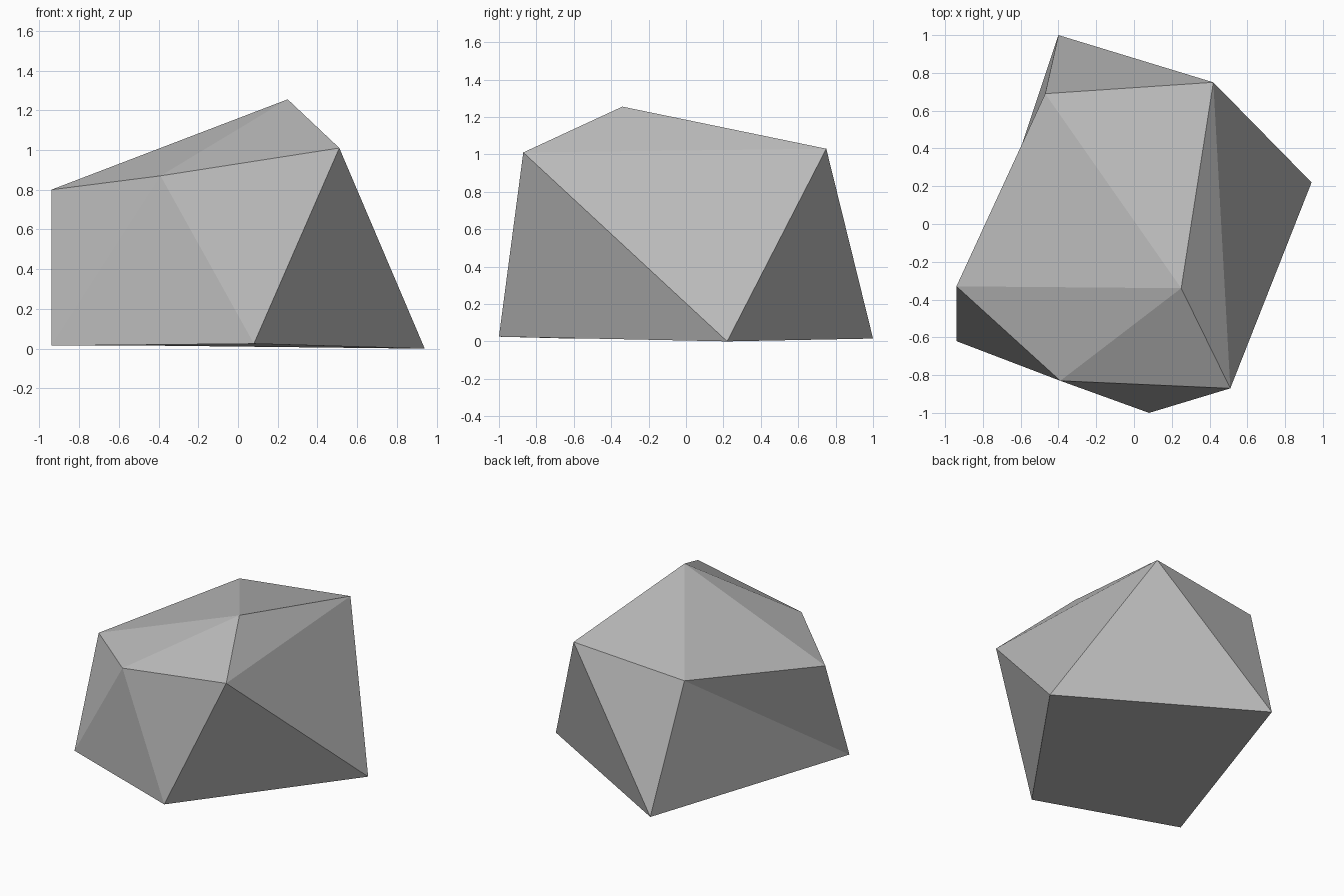
import bpy
import bmesh

cube = bpy.data.objects.get("Cube")
if cube:
    bpy.data.objects.remove(cube, do_unlink=True)

# Corners of the boulder: four on the ground, five round the shoulder, one peak
corners = {
    "A": (-0.40, 1.00, 0.015), "C": (0.94, 0.22, 0.0),
    "E": (0.08, -1.00, 0.025), "H": (-0.94, -0.62, 0.015),
    "B": (0.42, 0.75, 1.03), "D": (0.51, -0.87, 1.01),
    "F": (-0.39, -0.83, 0.87), "G": (-0.94, -0.33, 0.80),
    "J": (-0.47, 0.69, 0.95), "I": (0.25, -0.34, 1.255),
}
crown = "IGJ IJB IBD IDF IFG"
sides = "GFH FEH FDE DCE DBC BAC BJA JHA JGH"
base = "ACEH"

# Stone material
stone = bpy.data.materials.new("grey stone")
stone.use_nodes = True
grey = (0.5, 0.5, 0.5, 1.0)
stone.diffuse_color = grey
stone.node_tree.nodes["Principled BSDF"].inputs["Base Color"].default_value = grey

# Faceted boulder
bm = bmesh.new()
verts = {name: bm.verts.new(co) for name, co in corners.items()}
for face in f"{crown} {sides} {base}".split():
    bm.faces.new([verts[name] for name in face])
bmesh.ops.recalc_face_normals(bm, faces=bm.faces[:])
mesh = bpy.data.meshes.new("boulder")
bm.to_mesh(mesh)
bm.free()
mesh.materials.append(stone)
boulder = bpy.data.objects.new("boulder", mesh)
bpy.context.collection.objects.link(boulder)
